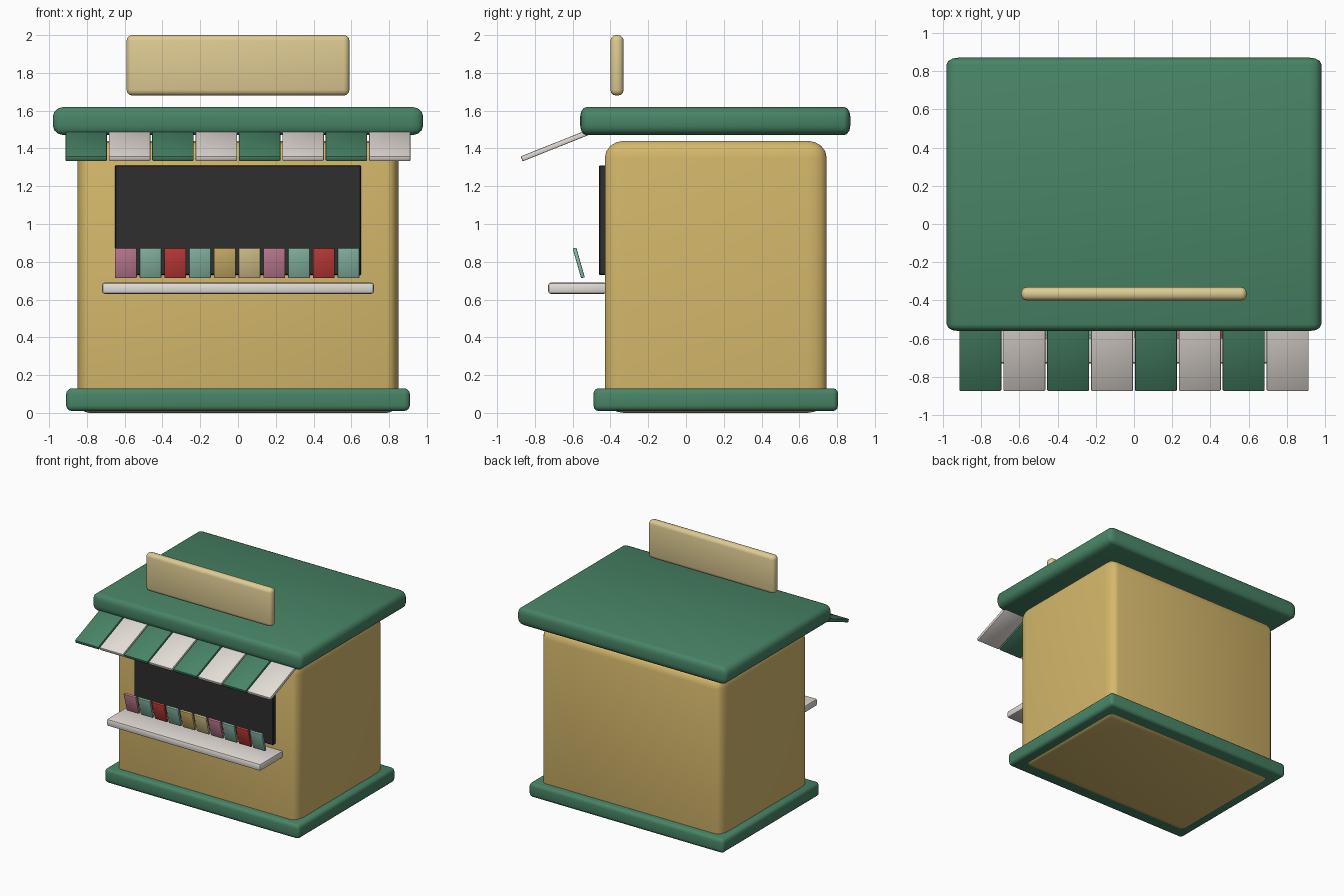
import bpy, bmesh, math
from mathutils import Matrix, Vector

if "Cube" in bpy.data.objects:
    bpy.data.objects.remove(bpy.data.objects["Cube"])


def mat(name, r, g, b):
    lin = [((c / 255 + 0.055) / 1.055) ** 2.4 for c in (r, g, b)]
    m = bpy.data.materials.new(name)
    m.diffuse_color = (*lin, 1)
    m.use_nodes = True
    m.node_tree.nodes["Principled BSDF"].inputs["Base Color"].default_value = m.diffuse_color
    return m


green = mat("green", 72, 132, 102)
white = mat("warm_white", 228, 221, 215)
yellow = mat("yellow_wall", 213, 184, 107)
cream = mat("cream", 222, 203, 147)
dark = mat("dark_opening", 46, 46, 46)
pink = mat("pink", 200, 130, 154)
teal = mat("teal", 140, 190, 170)
red = mat("red", 200, 62, 60)


def box(name, lo, hi, bevel, material, segments=3, tilt=0.0):
    """Rounded box between two corners; bevel radius given per axis."""
    lo, hi, bev = Vector(lo), Vector(hi), Vector(bevel)
    size, centre = hi - lo, (lo + hi) / 2
    bm = bmesh.new()
    bmesh.ops.create_cube(bm, size=1)
    bmesh.ops.scale(bm, vec=[s / b for s, b in zip(size, bev)], verts=bm.verts)
    bmesh.ops.bevel(bm, geom=bm.edges[:], offset=1, segments=segments,
                    profile=0.5, affect='EDGES', clamp_overlap=True)
    bmesh.ops.scale(bm, vec=bev, verts=bm.verts)
    bmesh.ops.rotate(bm, cent=(0, 0, 0), matrix=Matrix.Rotation(tilt, 3, 'X'), verts=bm.verts)
    bmesh.ops.translate(bm, vec=centre, verts=bm.verts)
    me = bpy.data.meshes.new(name)
    bm.to_mesh(me)
    bm.free()
    me.materials.append(material)
    ob = bpy.data.objects.new(name, me)
    bpy.context.collection.objects.link(ob)
    bpy.context.view_layer.objects.active = ob
    ob.select_set(True)
    bpy.ops.object.shade_smooth_by_angle(angle=math.radians(35))
    ob.select_set(False)
    return ob


# Main structure
box("kiosk_body", (-0.85, -0.43, 0.0), (0.85, 0.745, 1.44), (0.06, 0.1, 0.09), yellow, 4)
box("base_plinth", (-0.91, -0.49, 0.01), (0.91, 0.805, 0.13), (0.03, 0.025, 0.03), green)
box("roof", (-0.98, -0.56, 1.47), (0.98, 0.87, 1.62), (0.06, 0.035, 0.05), green)
box("sign_board", (-0.59, -0.40, 1.68), (0.59, -0.33, 2.0), (0.03, 0.03, 0.03), cream)

# Serving opening and counter
box("serving_window", (-0.65, -0.46, 0.73), (0.65, -0.40, 1.31), (0.004, 0.004, 0.004), dark, 1)
box("counter_shelf", (-0.72, -0.73, 0.63), (0.72, -0.42, 0.69), (0.015, 0.015, 0.015), white, 2)

# Striped awning slats, sloping down to the front
y0, z0, y1, z1 = -0.87, 1.345, -0.51, 1.488
length, slope = math.hypot(y1 - y0, z1 - z0), math.atan2(z1 - z0, y1 - y0)
cy, cz = (y0 + y1) / 2, (z0 + z1) / 2
for i in range(8):
    x = (i - 3.5) * 0.2296
    box(f"awning_slat_{i + 1}", (x - 0.11, cy - length / 2, cz - 0.014),
        (x + 0.11, cy + length / 2, cz + 0.014), (0.006, 0.006, 0.006),
        white if i % 2 else green, 2, slope)

# Row of magazines above the counter, leaning outward at the top
for i, m in enumerate([pink, teal, red, teal, yellow, cream, pink, teal, red, teal]):
    x = -0.594 + i * 0.131
    box(f"magazine_{i + 1}", (x - 0.058, -0.578, 0.712), (x + 0.058, -0.558, 0.876),
        (0.005, 0.005, 0.005), m, 2, math.radians(16))
